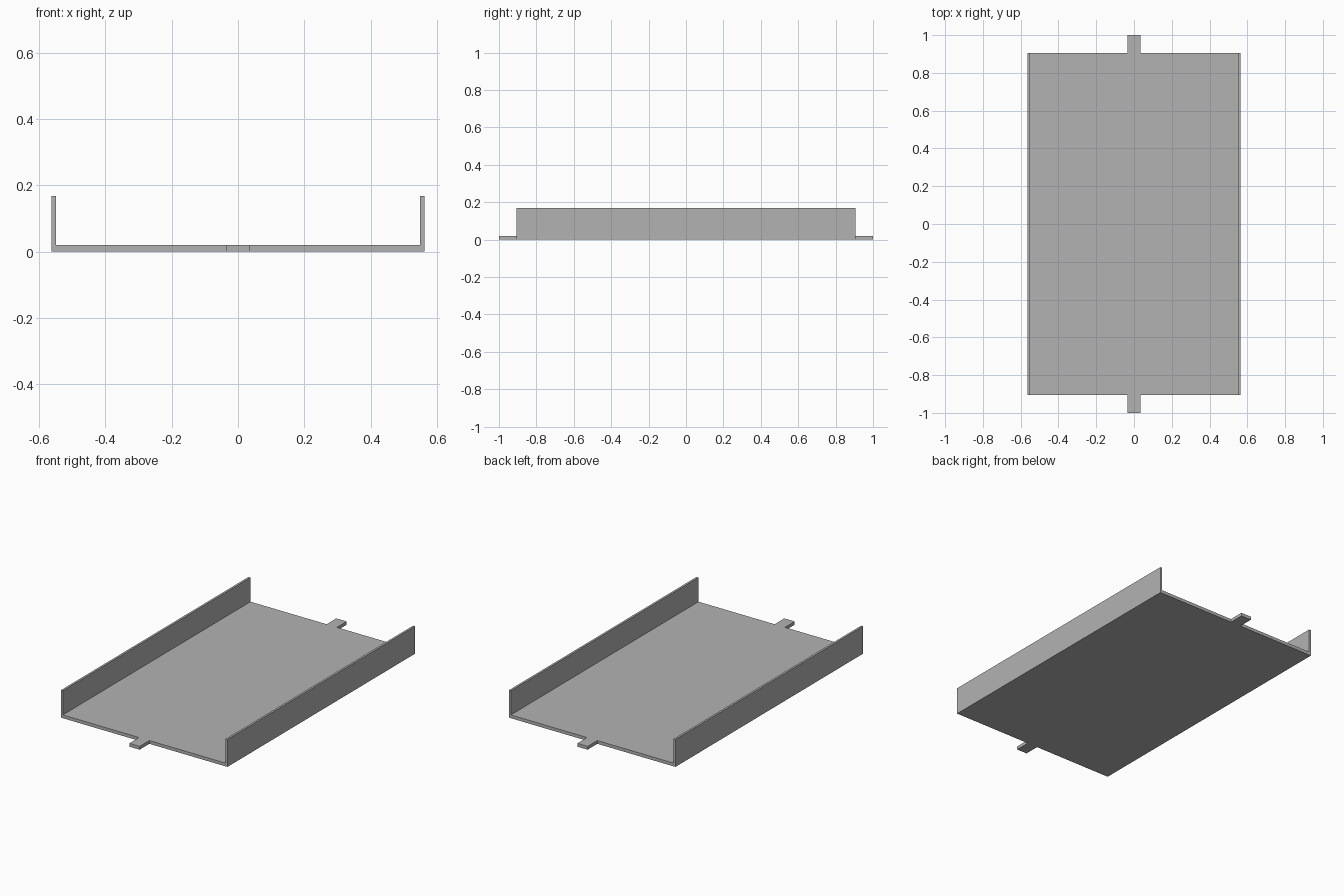
import bpy, bmesh
from mathutils import Vector

if "Cube" in bpy.data.objects:
    bpy.data.objects.remove(bpy.data.objects["Cube"])

HALF_W, HALF_L, WALL_H = 0.563, 0.906, 0.168
WALL_T, FLOOR_T = 0.013, 0.02
TAB_HALF_W = 0.035

grey = bpy.data.materials.new("plain grey")
grey.diffuse_color = (0.45, 0.45, 0.45, 1)
grey.use_nodes = True
grey.node_tree.nodes["Principled BSDF"].inputs["Base Color"].default_value = grey.diffuse_color


def extrude_profile(name, profile, y0, y1):
    """Extrude an XZ outline from y0 to y1 as a closed solid."""
    bm = bmesh.new()
    face = bm.faces.new([bm.verts.new((x, y0, z)) for x, z in profile])
    ext = bmesh.ops.extrude_face_region(bm, geom=[face])["geom"]
    moved = [g for g in ext if isinstance(g, bmesh.types.BMVert)]
    bmesh.ops.translate(bm, verts=moved, vec=Vector((0, y1 - y0, 0)))
    bmesh.ops.recalc_face_normals(bm, faces=bm.faces)
    mesh = bpy.data.meshes.new(name)
    bm.to_mesh(mesh)
    bm.free()
    mesh.materials.append(grey)
    obj = bpy.data.objects.new(name, mesh)
    bpy.context.collection.objects.link(obj)
    return obj


# Tray: floor with two upright side walls, open at both ends
inner = HALF_W - WALL_T
extrude_profile("tray", [
    (-HALF_W, 0), (HALF_W, 0), (HALF_W, WALL_H), (inner, WALL_H),
    (inner, FLOOR_T), (-inner, FLOOR_T), (-inner, WALL_H), (-HALF_W, WALL_H),
], -HALF_L, HALF_L)

# Small tongue at the middle of each open end
tab = [(-TAB_HALF_W, 0), (TAB_HALF_W, 0), (TAB_HALF_W, FLOOR_T), (-TAB_HALF_W, FLOOR_T)]
for name, s in (("front_tab", -1), ("back_tab", 1)):
    extrude_profile(name, tab, s * HALF_L, s * 1.0)
